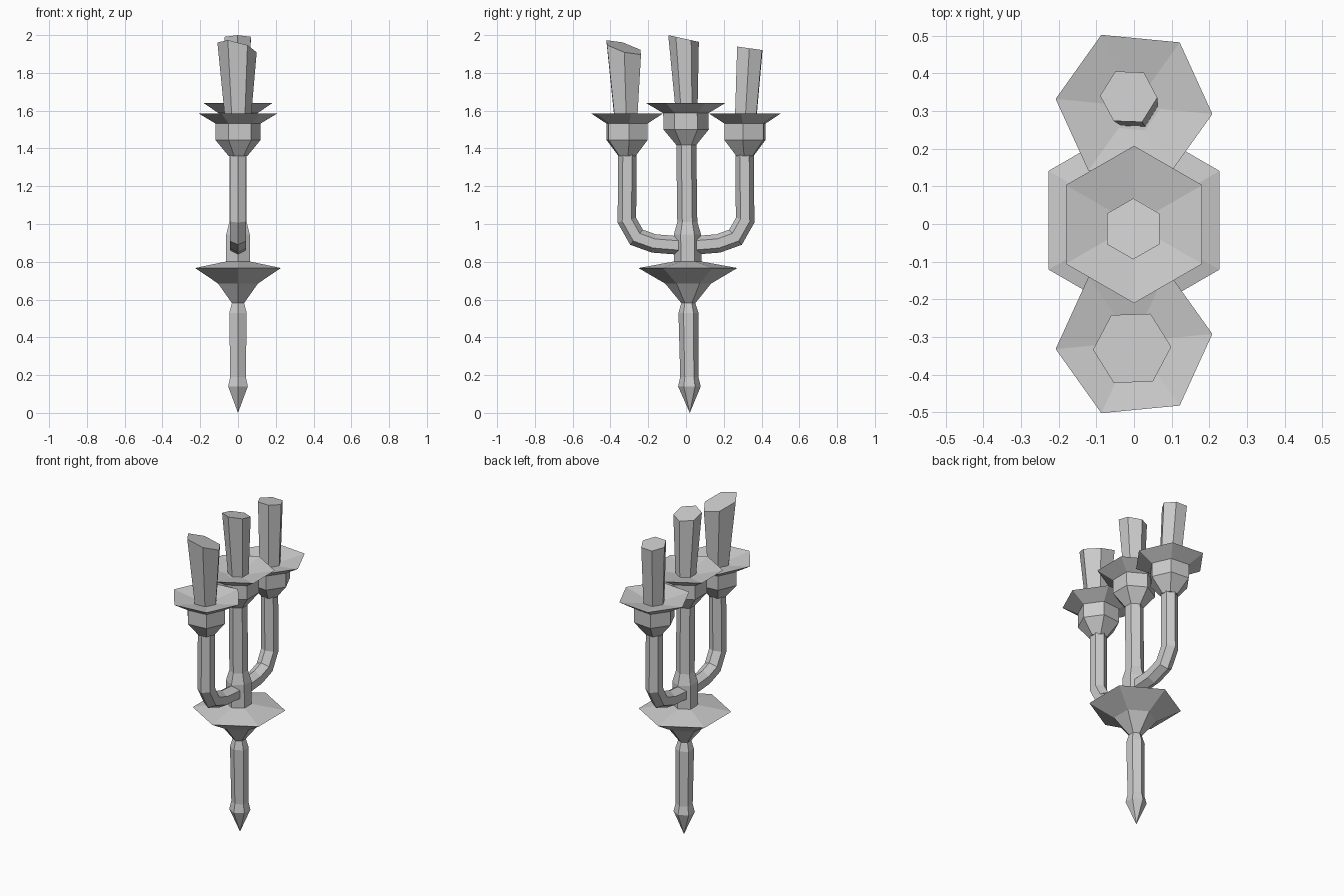
import bpy, bmesh
from math import cos, sin, radians
from mathutils import Vector

if "Cube" in bpy.data.objects:
    bpy.data.objects.remove(bpy.data.objects["Cube"])


def skin(name, rings):
    """Join successive hexagonal rings into a closed faceted solid."""
    bm = bmesh.new()
    loops = [[bm.verts.new(p) for p in ring] for ring in rings]
    for a, b in zip(loops, loops[1:]):
        for i in range(6):
            j = (i + 1) % 6
            bm.faces.new((a[i], a[j], b[j], b[i]))
    bm.faces.new(loops[0][::-1])
    bm.faces.new(loops[-1])
    bmesh.ops.remove_doubles(bm, verts=bm.verts, dist=0.0005)
    bmesh.ops.recalc_face_normals(bm, faces=bm.faces)
    mesh = bpy.data.meshes.new(name)
    bm.to_mesh(mesh)
    bm.free()
    obj = bpy.data.objects.new(name, mesh)
    bpy.context.collection.objects.link(obj)
    return obj


def hexagon(x, y, z, r, turn, slope=(0, 0)):
    pts = []
    for i in range(6):
        a = radians(turn + 60 * i)
        dx, dy = r * cos(a), r * sin(a)
        pts.append((x + dx, y + dy, z + slope[0] * dx + slope[1] * dy))
    return pts


def lathe(name, profile, centre, turn):
    """Turned part; centre gives the y position at a height."""
    return skin(name, [hexagon(0, centre(z), z, r, turn) for r, z in profile])


def lean(z):
    return 0.02 - 0.013 * z


# Handle, drip disc, collar and central column, slightly leaning
lathe("handle", [(0.0001, 0), (0.06, 0.14), (0.048, 0.19), (0.053, 0.53),
                 (0.036, 0.585)], lean, 90)
lathe("base_disc", [(0.036, 0.58), (0.122, 0.685), (0.262, 0.767),
                    (0.07, 0.802)], lean, 90)
lathe("column", [(0.072, 0.795), (0.072, 0.945), (0.053, 1.01),
                 (0.053, 1.43)], lean, 90)

# Candle cups with flared, shallow dished plates
CUP = [(0.05, 0), (0.12, 0.085), (0.12, 0.172), (0.209, 0.225), (0.07, 0.198)]
lathe("centre_cup", [(r, z + 1.415) for r, z in CUP], lean, 90)

# Curved arm path in the (y, z) plane
ARM = [Vector(p) for p in [(0.02, 0.885), (0.17, 0.897), (0.262, 0.93),
                           (0.313, 1.02), (0.31, 1.37)]]


def arm(name, side):
    rings = []
    for i, p in enumerate(ARM):
        t0 = (p - ARM[i - 1]).normalized() if i else None
        t1 = (ARM[i + 1] - p).normalized() if i + 1 < len(ARM) else t0
        t0 = t0 or t1
        t = (t0 + t1).normalized()
        n = Vector((-t.y, t.x)) / t.dot(t0)
        ring = []
        for k in range(6):
            a = radians(60 * k)
            q = p + n * (0.049 * cos(a))
            ring.append((0.049 * sin(a), side * q.x, q.y))
        rings.append(ring)
    return skin(name, rings)


for label, side in (("front", -1), ("back", 1)):
    arm(label + "_arm", side)
    lathe(label + "_cup", [(r, z + 1.36) for r, z in CUP],
          lambda z: side * 0.312, -5.5 * side)


# Candles with slanted tops
def candle(name, bottom, top, turn, slope):
    skin(name, [hexagon(*bottom, turn), hexagon(*top, turn, slope)])


candle("centre_candle", (0, 0.003, 1.6, 0.058), (-0.002, -0.013, 1.982, 0.081),
       90, (0, -0.22))
candle("front_candle", (0, -0.318, 1.54, 0.067), (-0.005, -0.33, 1.935, 0.104),
       2, (-0.24, -0.29))
candle("back_candle", (0, 0.315, 1.54, 0.064), (-0.014, 0.338, 1.93, 0.076),
       -2, (0, -0.14))
